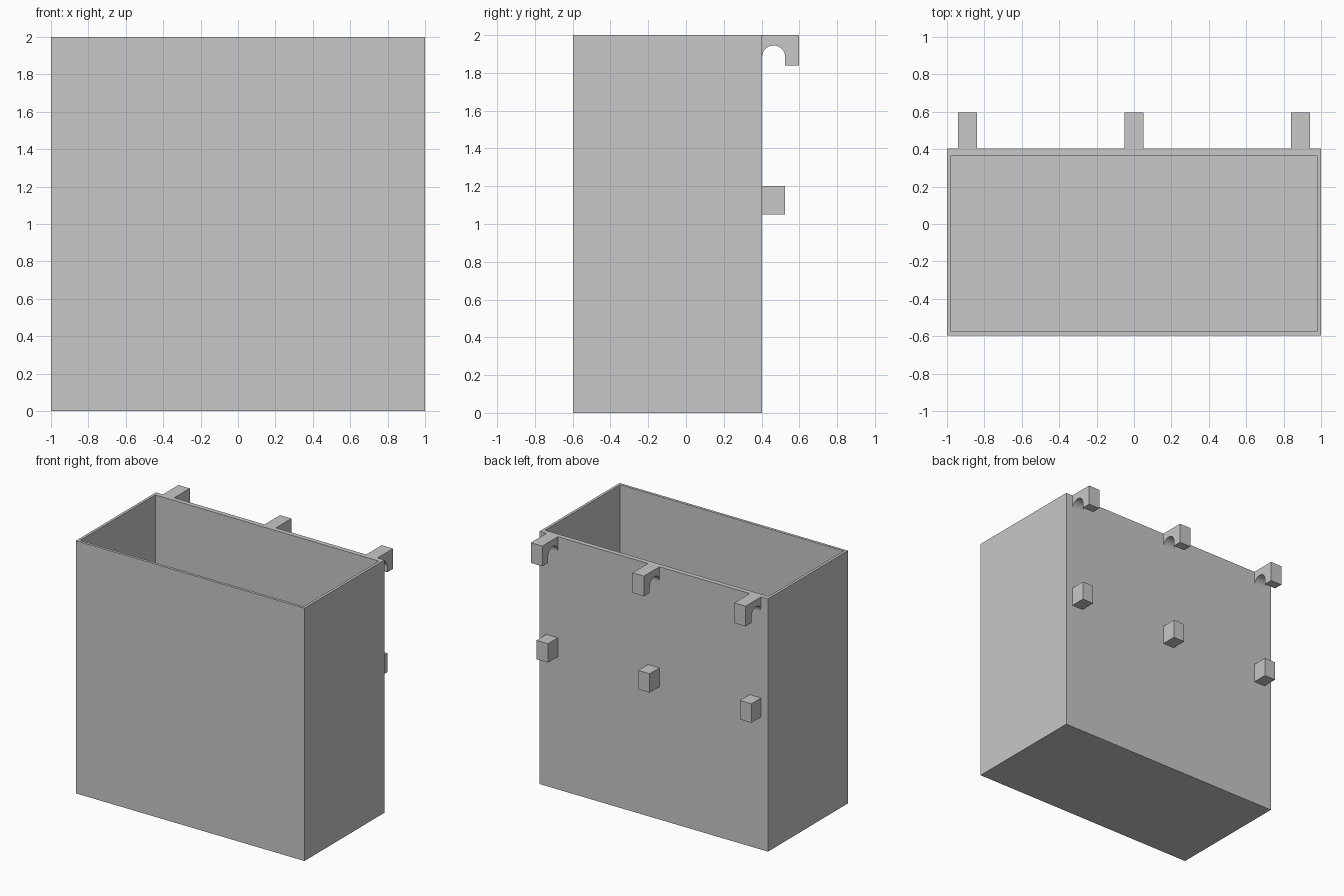
import bpy, bmesh, math
from mathutils import Vector

cube = bpy.data.objects.get("Cube")
if cube:
    bpy.data.objects.remove(cube, do_unlink=True)

grey = bpy.data.materials.new("light grey")
grey.use_nodes = True
colour = (0.58, 0.58, 0.58, 1)
grey.diffuse_color = colour
grey.node_tree.nodes["Principled BSDF"].inputs["Base Color"].default_value = colour

FRONT, BACK, TIP = -0.597, 0.403, 0.597   # depth of bin front, bin back and hook tip
NOTCH = 0.525                             # outer edge of hook opening and spacer
HEIGHT, WALL, BACK_WALL, WIDTH = 2.0, 0.03, 0.038, 0.1


def finish(name, bm):
    bmesh.ops.recalc_face_normals(bm, faces=bm.faces)
    mesh = bpy.data.meshes.new(name)
    bm.to_mesh(mesh)
    bm.free()
    mesh.materials.append(grey)
    obj = bpy.data.objects.new(name, mesh)
    bpy.context.collection.objects.link(obj)
    return obj


def extrude_profile(name, points, x):
    """Extrude a (y, z) outline across the bracket width, centred on x."""
    bm = bmesh.new()
    face = bm.faces.new([bm.verts.new((x - WIDTH / 2, y, z)) for y, z in points])
    out = bmesh.ops.extrude_face_region(bm, geom=[face])["geom"]
    verts = [v for v in out if isinstance(v, bmesh.types.BMVert)]
    bmesh.ops.translate(bm, verts=verts, vec=(WIDTH, 0, 0))
    return finish(name, bm)


# Open bin: a box whose top is inset to a rim and sunk to the floor
bm = bmesh.new()
bmesh.ops.create_cube(bm, size=1)
bmesh.ops.scale(bm, verts=bm.verts, vec=(2, BACK - FRONT, HEIGHT))
bmesh.ops.translate(bm, verts=bm.verts, vec=(0, (FRONT + BACK) / 2, HEIGHT / 2))
top = max(bm.faces, key=lambda f: f.calc_center_median().z)
bmesh.ops.inset_individual(bm, faces=[top], thickness=WALL)
for v in top.verts:
    if v.co.y > 0:
        v.co.y = BACK - BACK_WALL
floor = bmesh.ops.extrude_discrete_faces(bm, faces=[top])["faces"][0]
for v in floor.verts:
    v.co.z = WALL
finish("bin", bm)

# Hook outline with a round-topped opening against the back wall
radius = (NOTCH - BACK) / 2
centre = Vector((BACK + radius, 1.884))
arch = [centre + radius * Vector((math.cos(a), math.sin(a)))
        for a in (math.pi * i / 24 for i in range(25))]
hook = [(BACK, HEIGHT), (TIP, HEIGHT), (TIP, 1.84), (NOTCH, 1.84)] + [tuple(p) for p in arch]

# Spacer block outline
spacer = [(BACK, 1.05), (NOTCH, 1.05), (NOTCH, 1.2), (BACK, 1.2)]

# Three hooks along the rim with a spacer below each
for side, x in (("right", -0.89), ("middle", 0), ("left", 0.89)):
    extrude_profile(side + "_hook", hook, x)
    extrude_profile(side + "_spacer", spacer, x)

# Keep corners crisp and the hook arches smooth
bpy.ops.object.select_all(action="DESELECT")
for obj in bpy.context.collection.objects:
    if obj.name.endswith("_hook"):
        obj.select_set(True)
        bpy.context.view_layer.objects.active = obj
bpy.ops.object.shade_smooth_by_angle(angle=math.radians(30))
